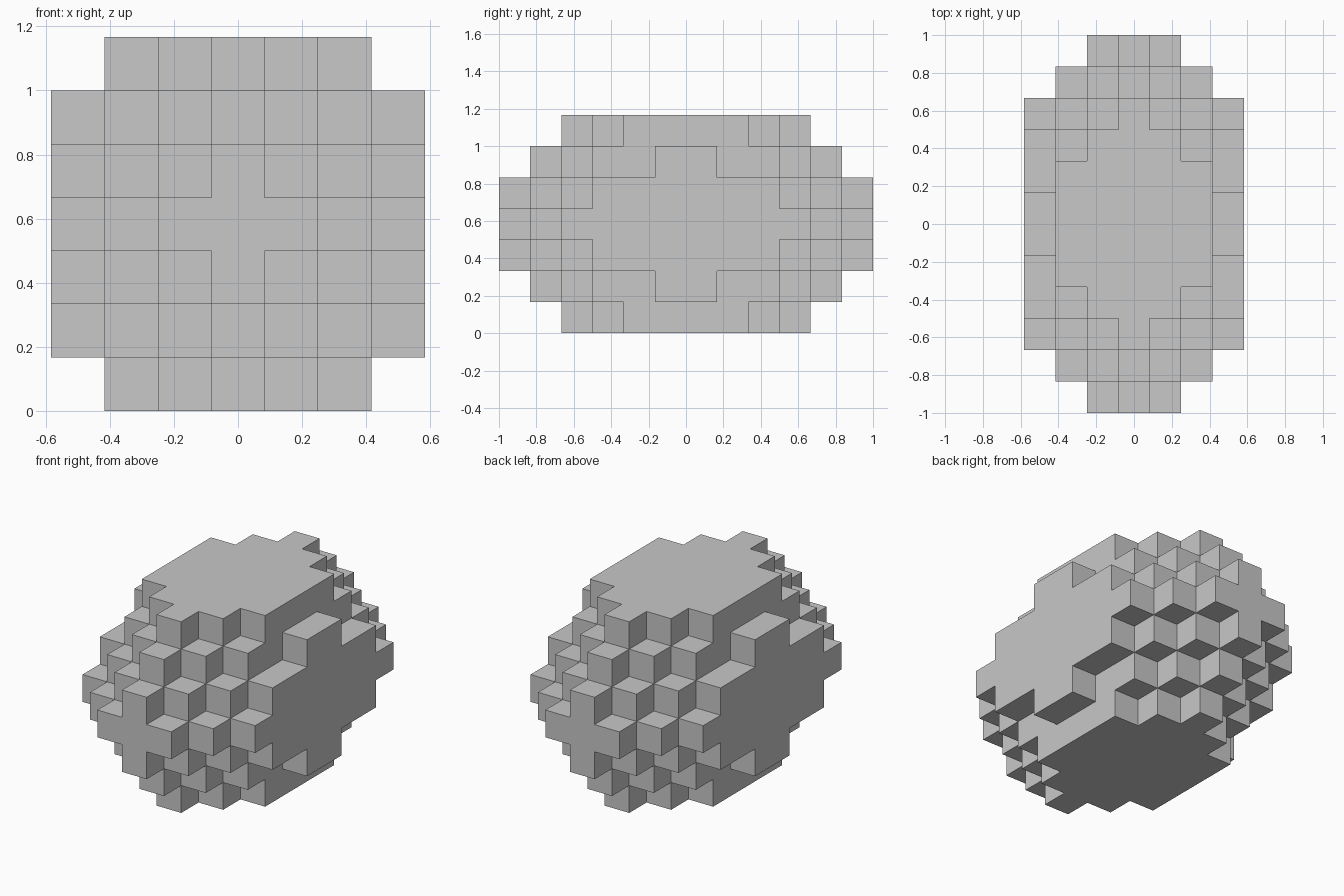
import bpy
import bmesh
from mathutils import Vector

if "Cube" in bpy.data.objects:
    bpy.data.objects.remove(bpy.data.objects["Cube"], do_unlink=True)

CELL = 1 / 6
NX, NY, NZ = 7, 12, 7


def filled(x, y, z):
    """Stepped diamond rule, mirrored on all three axes."""
    i = abs(x - NX // 2)
    j = y - NY // 2 if y >= NY // 2 else NY // 2 - 1 - y
    k = abs(z - NZ // 2)
    if i > 3 or j > 5 or k > 3:
        return False
    # The upper and lower shoulders of the side plates are shorter
    limit = 5 if i == 3 and k >= 2 else 6
    return i + j + k <= limit


# One flat grey
grey = bpy.data.materials.new("light_grey")
grey.use_nodes = True
colour = (0.58, 0.58, 0.58, 1)
grey.diffuse_color = colour
grey.node_tree.nodes["Principled BSDF"].inputs["Base Color"].default_value = colour

# Outer faces of the block stack
bm = bmesh.new()
corners = {}


def corner(p):
    key = tuple(round(c) for c in p)
    if key not in corners:
        x, y, z = key
        corners[key] = bm.verts.new(((x - NX / 2) * CELL, (y - NY / 2) * CELL, z * CELL))
    return corners[key]


axes = [Vector((1, 0, 0)), Vector((0, 1, 0)), Vector((0, 0, 1))]
for x in range(NX):
    for y in range(NY):
        for z in range(NZ):
            if not filled(x, y, z):
                continue
            cell = Vector((x, y, z))
            for a in range(3):
                n, u, v = axes[a], axes[(a + 1) % 3], axes[(a + 2) % 3]
                for side in (-1, 1):
                    if filled(*(int(c) for c in cell + n * side)):
                        continue
                    base = cell + n * (side > 0)
                    loop = [base, base + u, base + u + v, base + v]
                    if side < 0:
                        loop.reverse()
                    bm.faces.new([corner(p) for p in loop])

mesh = bpy.data.meshes.new("stepped_boulder")
bm.to_mesh(mesh)
bm.free()
mesh.materials.append(grey)
boulder = bpy.data.objects.new("stepped_boulder", mesh)
bpy.context.collection.objects.link(boulder)
